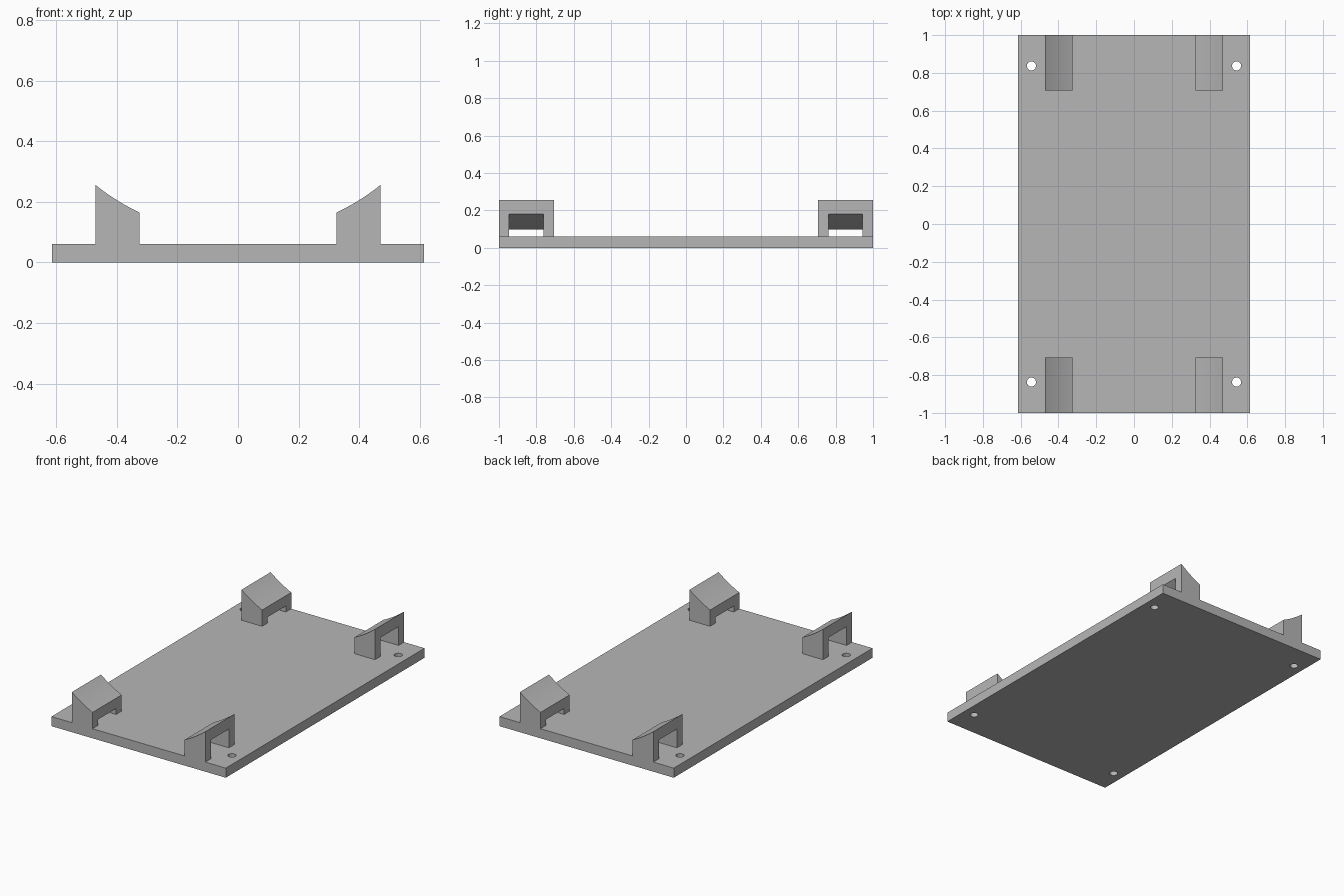
import bpy, bmesh, math
from mathutils import Matrix

if "Cube" in bpy.data.objects:
    bpy.data.objects.remove(bpy.data.objects["Cube"])

# Main sizes
HALF_X, HALF_Y, THICK = 0.614, 1.0, 0.061
INNER, OUTER = 0.325, 0.47           # bracket sides in x
END, LEG = 0.707, 0.055              # bracket inner end in y, leg width
AXIS_Z, CRADLE_R, ROOF = 0.845, 0.754, 0.06

grey = bpy.data.materials.new("plain grey")
grey.use_nodes = True
colour = (0.47, 0.47, 0.47, 1)
grey.diffuse_color = colour
grey.node_tree.nodes["Principled BSDF"].inputs["Base Color"].default_value = colour


def make_object(name, bm):
    bmesh.ops.recalc_face_normals(bm, faces=bm.faces)
    mesh = bpy.data.meshes.new(name)
    bm.to_mesh(mesh)
    bm.free()
    mesh.materials.append(grey)
    obj = bpy.data.objects.new(name, mesh)
    bpy.context.collection.objects.link(obj)
    return obj


def arc_block(bm, side, x0, x1, bottom, radius, y0, y1):
    """Block along y whose upper edge follows a circle about the long axis."""
    steps = 10
    a0, a1 = math.asin(x0 / radius), math.asin(x1 / radius)
    angles = [a0 + (a1 - a0) * i / steps for i in range(steps + 1)]
    outline = [(radius * math.sin(a), AXIS_Z - radius * math.cos(a)) for a in angles]
    outline += [(x1, bottom), (x0, bottom)]
    face = bm.faces.new([bm.verts.new((side * x, y0, z)) for x, z in outline])
    grown = bmesh.ops.extrude_face_region(bm, geom=[face])["geom"]
    verts = [v for v in grown if isinstance(v, bmesh.types.BMVert)]
    bmesh.ops.translate(bm, verts=verts, vec=(0, y1 - y0, 0))


def boolean(target, tool, operation):
    """Apply a boolean and remove the tool object."""
    mod = target.modifiers.new(operation.lower(), "BOOLEAN")
    mod.object, mod.operation, mod.solver = tool, operation, "EXACT"
    bpy.context.view_layer.objects.active = target
    bpy.ops.object.modifier_apply(modifier=mod.name)
    bpy.data.objects.remove(tool)


corners = [(sx, sy) for sx in (-1, 1) for sy in (-1, 1)]

# Flat base plate
bm = bmesh.new()
bmesh.ops.create_cube(bm, size=1, matrix=Matrix.Translation((0, 0, THICK / 2))
                      @ Matrix.Diagonal((2 * HALF_X, 2 * HALF_Y, THICK, 1)))
plate = make_object("cradle_plate", bm)

# Four curved brackets, their tunnels and the screw holes
brackets, tunnels, holes = bmesh.new(), bmesh.new(), bmesh.new()
for sx, sy in corners:
    arc_block(brackets, sx, INNER, OUTER, THICK / 2, CRADLE_R, sy * END, sy * HALF_Y)
    arc_block(tunnels, sx, INNER - 0.05, OUTER + 0.05, 0, CRADLE_R + ROOF,
              sy * (END + LEG), sy * (HALF_Y - LEG))
    bmesh.ops.create_cone(holes, cap_ends=True, segments=32, radius1=0.024,
                          radius2=0.024, depth=0.3,
                          matrix=Matrix.Translation((sx * 0.543, sy * 0.837, 0)))
brackets = make_object("brackets", brackets)
boolean(brackets, make_object("tunnel_cutter", tunnels), "DIFFERENCE")
boolean(plate, brackets, "UNION")
boolean(plate, make_object("hole_cutter", holes), "DIFFERENCE")

# Smooth the curved faces, keep the edges crisp
bpy.ops.object.select_all(action="DESELECT")
plate.select_set(True)
bpy.context.view_layer.objects.active = plate
bpy.ops.object.shade_smooth_by_angle(angle=math.radians(25))
